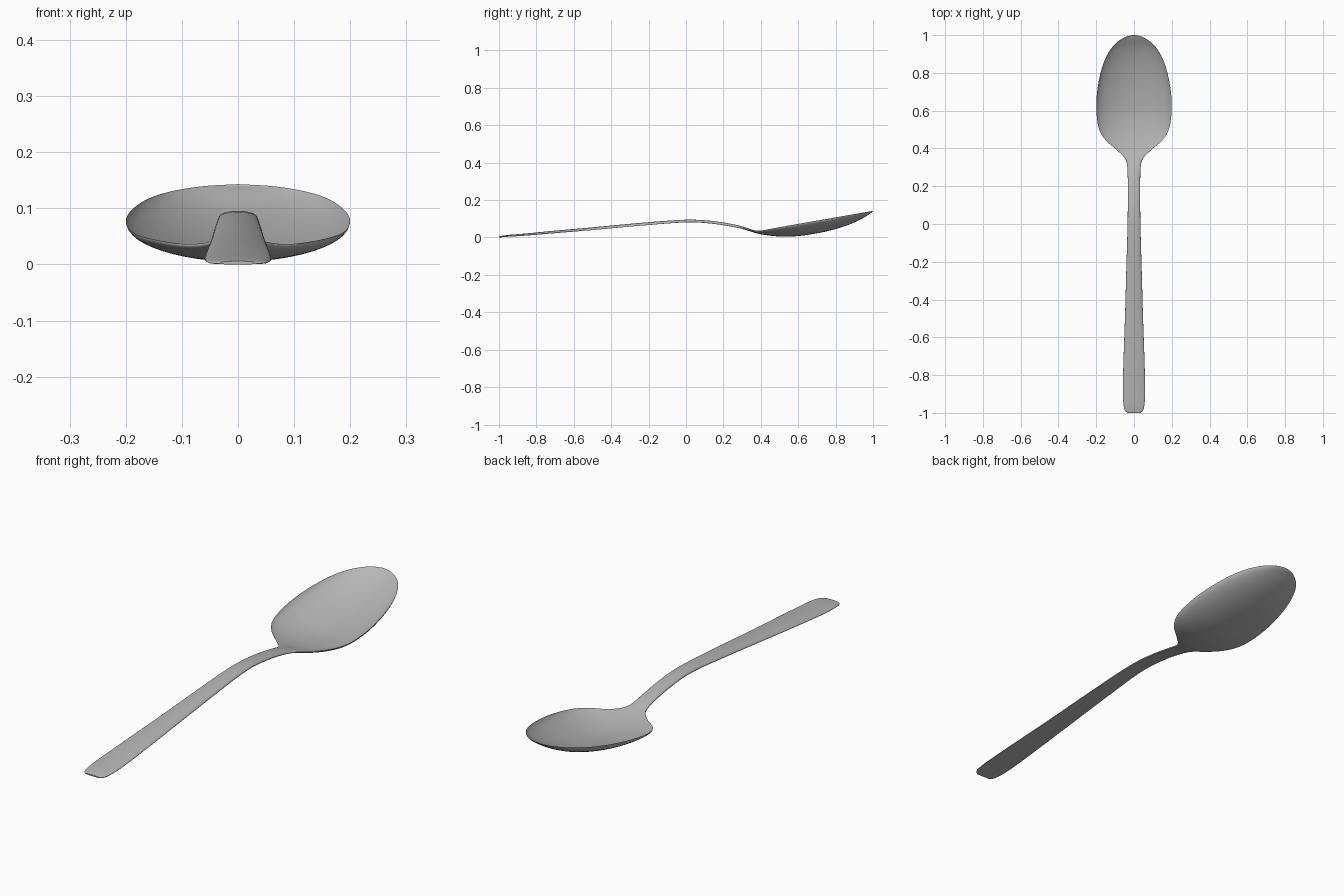
import bpy, bmesh, math
from mathutils import Vector

if "Cube" in bpy.data.objects:
    bpy.data.objects.remove(bpy.data.objects["Cube"])

# Stations along the spoon: y, half width, edge height, centre height, thickness
STATIONS = [
    (-1.00, .032, .005, .006, .006),
    (-.985, .049, .006, .008, .008),
    (-.94, .057, .009, .013, .009),
    (-.86, .059, .014, .019, .010),
    (-.70, .055, .027, .034, .011),
    (-.50, .048, .044, .051, .012),
    (-.25, .041, .067, .074, .013),
    (0.00, .034, .086, .091, .014),
    (.15, .033, .078, .083, .014),
    (.27, .034, .058, .063, .014),
    (.34, .044, .043, .043, .013),
    (.39, .089, .038, .028, .012),
    (.44, .147, .047, .019, .010),
    (.50, .184, .058, .013, .009),
    (.58, .198, .072, .013, .008),
    (.67, .198, .088, .024, .008),
    (.77, .184, .105, .044, .008),
    (.86, .158, .121, .071, .008),
    (.93, .120, .133, .101, .007),
    (.98, .065, .142, .131, .006),
    (1.00, 0, .146, .146, 0),
]
STEPS, RING = 5, 48


def catmull(a, b, c, d, t):
    return [.5 * (2*q + (r-p)*t + (2*p-5*q+4*r-s)*t*t + (3*q-p-3*r+s)*t**3)
            for p, q, r, s in zip(a, b, c, d)]


def sample(stations):
    tip = stations[-2]
    last = stations[-1]
    # Mirrored ghost station gives a round bowl tip
    ghost = (tip[0], -tip[1], 2*last[2]-tip[2], 2*last[3]-tip[3], -tip[4])
    pts = [stations[0]] + stations + [ghost]
    out = []
    for i in range(1, len(pts) - 2):
        out += [catmull(*pts[i-1:i+3], k / STEPS) for k in range(STEPS)]
    return out + [list(last)]


def ring(y, w, edge, centre, thick):
    pts = []
    for k in range(RING):
        a = 2 * math.pi * k / RING
        u, s = math.cos(a), math.sin(a)
        mid = edge + (centre - edge) * max(0, 1 - u*u) ** .65
        z = mid + math.copysign(abs(s) ** .6, s) * thick / 2
        pts.append(Vector((w * u, y, z)))
    return pts


# Spoon: one continuous loft from handle end to bowl tip
bm = bmesh.new()
rings = [[bm.verts.new(p) for p in ring(*s)] for s in sample(STATIONS)]
for r0, r1 in zip(rings, rings[1:]):
    for k in range(RING):
        j = (k + 1) % RING
        bm.faces.new((r0[k], r0[j], r1[j], r1[k]))
# Handle end cap, bridged top to bottom
h = RING // 2
for k in range(h):
    vs = [rings[0][k], rings[0][k+1], rings[0][(RING-k-1) % RING], rings[0][(RING-k) % RING]]
    bm.faces.new(list(dict.fromkeys(vs)))
bmesh.ops.remove_doubles(bm, verts=rings[-1], dist=1e-5)
bmesh.ops.recalc_face_normals(bm, faces=bm.faces[:])
low = min(v.co.z for v in bm.verts)
bmesh.ops.translate(bm, verts=bm.verts[:], vec=(0, 0, -low))
mesh = bpy.data.meshes.new("spoon")
bm.to_mesh(mesh)
bm.free()
# Dark grey metal
metal = bpy.data.materials.new("metal")
metal.diffuse_color = (.47, .47, .47, 1)
metal.use_nodes = True
metal.node_tree.nodes["Principled BSDF"].inputs["Base Color"].default_value = metal.diffuse_color
mesh.materials.append(metal)
spoon = bpy.data.objects.new("spoon", mesh)
bpy.context.collection.objects.link(spoon)
bpy.context.view_layer.objects.active = spoon
spoon.select_set(True)
bpy.ops.object.shade_smooth_by_angle(angle=math.radians(50))
